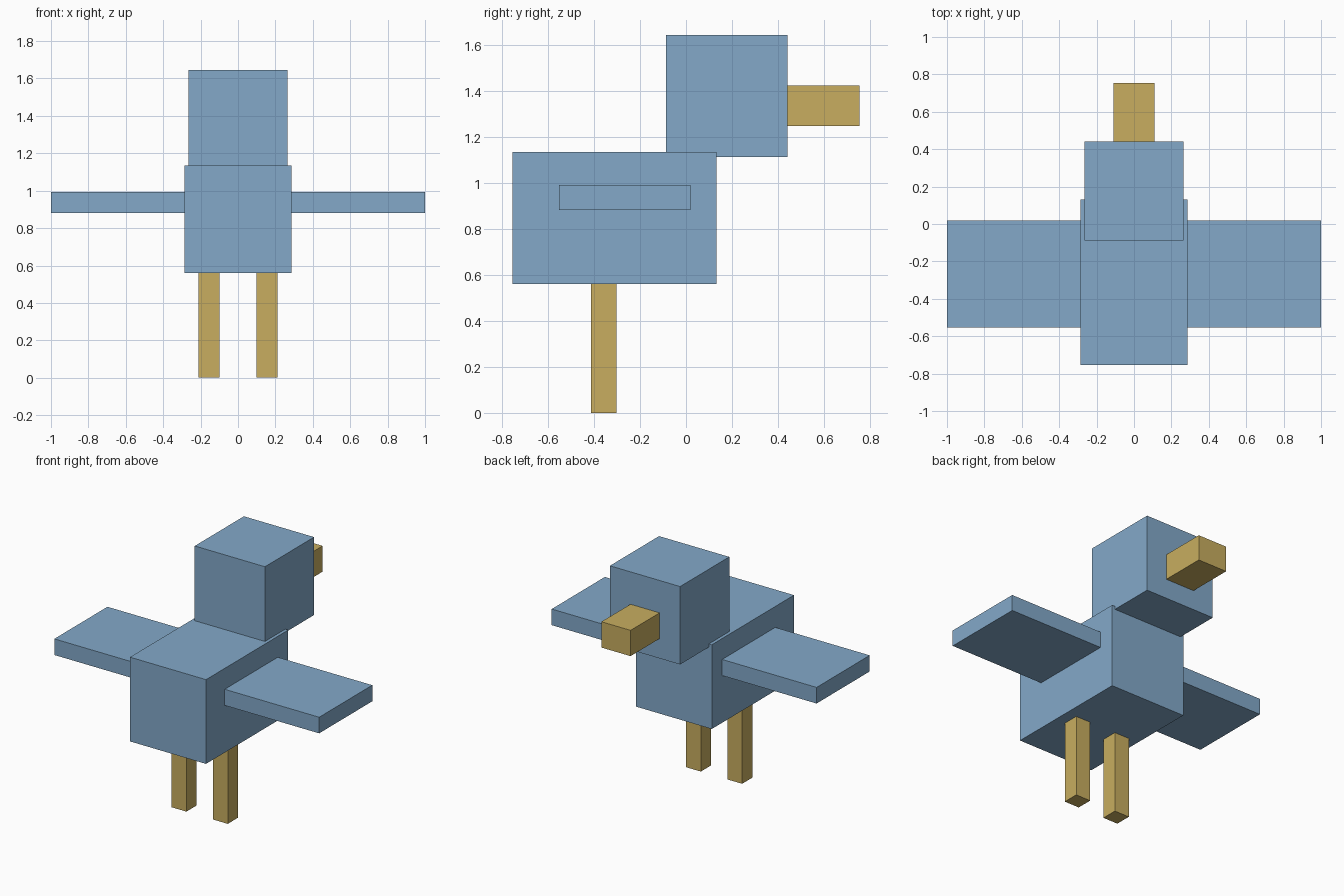
import bpy
from mathutils import Vector

if "Cube" in bpy.data.objects:
    bpy.data.objects.remove(bpy.data.objects["Cube"], do_unlink=True)


def make_material(name, colour):
    mat = bpy.data.materials.new(name)
    mat.use_nodes = True
    mat.diffuse_color = colour
    mat.node_tree.nodes["Principled BSDF"].inputs["Base Color"].default_value = colour
    return mat


def box(name, low, high, mat):
    """Flat-sided box between two opposite corners."""
    low, high = Vector(low), Vector(high)
    bpy.ops.mesh.primitive_cube_add(size=1, location=(low + high) / 2)
    obj = bpy.context.object
    obj.name = name
    obj.scale = high - low
    bpy.ops.object.transform_apply(location=False, rotation=False, scale=True)
    obj.data.materials.append(mat)
    return obj


def mirrored_pair(name, low, high, mat):
    """The same box on the left (+x) and the right (-x)."""
    box("left_" + name, low, high, mat)
    box("right_" + name, (-high[0], *low[1:]), (-low[0], *high[1:]), mat)


blue = make_material("feather_blue", (0.227, 0.397, 0.584, 1))
gold = make_material("beak_gold", (0.578, 0.423, 0.117, 1))

# Body and head
box("body", (-0.287, -0.755, 0.56), (0.287, 0.132, 1.135), blue)
box("head", (-0.265, -0.088, 1.113), (0.265, 0.442, 1.645), blue)

# Beak
box("beak", (-0.11, 0.442, 1.248), (0.11, 0.755, 1.424), gold)

# Wings and legs
mirrored_pair("wing", (0.287, -0.553, 0.882), (1.0, 0.02, 0.992), blue)
mirrored_pair("leg", (0.1, -0.413, 0), (0.212, -0.303, 0.56), gold)
